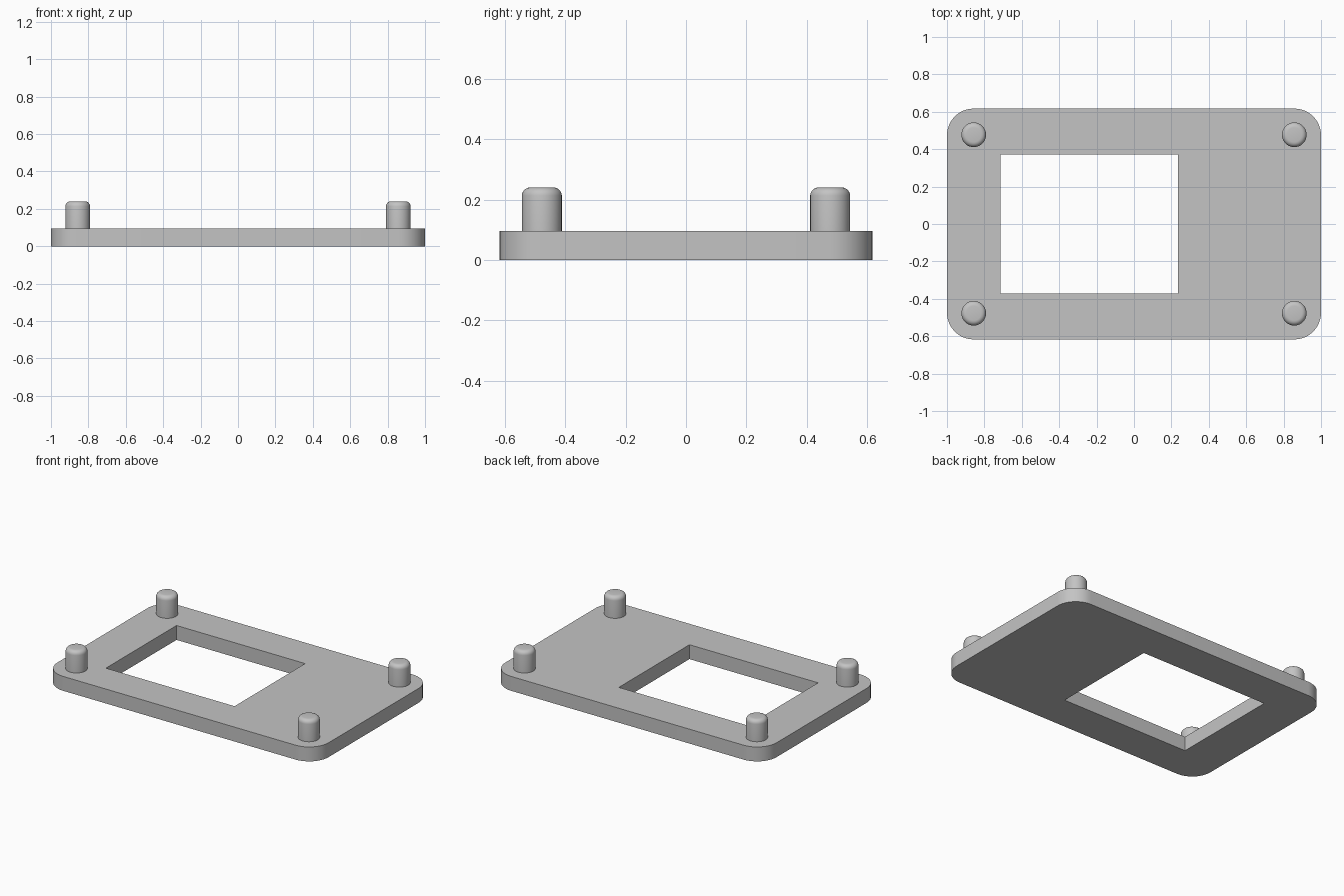
import bpy
import bmesh
from math import cos, sin, pi, radians

cube = bpy.data.objects.get("Cube")
if cube:
    bpy.data.objects.remove(cube, do_unlink=True)

HALF_X, HALF_Y, THICK = 1.0, 0.617, 0.096
CORNER = 0.143
PEG_R, PEG_TOP, FILLET = 0.066, 0.24, 0.027
PEG_X, PEG_Y = 0.857, 0.477

grey = bpy.data.materials.new("plain grey")
grey.use_nodes = True
colour = (0.55, 0.55, 0.55, 1)
grey.diffuse_color = colour
grey.node_tree.nodes["Principled BSDF"].inputs["Base Color"].default_value = colour


def arc(cx, cy, r, start, steps):
    """Points of a quarter circle."""
    angles = [start + pi / 2 * i / steps for i in range(steps + 1)]
    return [(cx + r * cos(a), cy + r * sin(a)) for a in angles]


def finish(obj):
    bpy.ops.object.select_all(action='DESELECT')
    obj.select_set(True)
    bpy.context.view_layer.objects.active = obj
    bpy.ops.object.shade_smooth_by_angle(angle=radians(35))


def make_object(name, bm):
    bmesh.ops.recalc_face_normals(bm, faces=bm.faces)
    mesh = bpy.data.meshes.new(name)
    bm.to_mesh(mesh)
    bm.free()
    mesh.materials.append(grey)
    obj = bpy.data.objects.new(name, mesh)
    bpy.context.collection.objects.link(obj)
    finish(obj)
    return obj


# Base plate: rounded outline with a rectangular window, extruded upward
outline = []
for i, (sx, sy) in enumerate([(1, 1), (-1, 1), (-1, -1), (1, -1)]):
    outline += arc(sx * (HALF_X - CORNER), sy * (HALF_Y - CORNER), CORNER, i * pi / 2, 12)
window = [(-0.714, -0.372), (0.235, -0.372), (0.235, 0.372), (-0.714, 0.372)]

bm = bmesh.new()
edges = []
for loop in (outline, window):
    verts = [bm.verts.new((x, y, 0)) for x, y in loop]
    edges += [bm.edges.new((a, b)) for a, b in zip(verts, verts[1:] + verts[:1])]
bmesh.ops.triangle_fill(bm, edges=edges, use_beauty=True, normal=(0, 0, 1))
top = bmesh.ops.extrude_face_region(bm, geom=bm.faces[:], use_keep_orig=True)["geom"]
bmesh.ops.translate(bm, verts=[v for v in top if isinstance(v, bmesh.types.BMVert)],
                    vec=(0, 0, THICK))
make_object("base_plate", bm)


# Locating pegs: cylinders with a rounded top rim
def make_peg(name, x, y):
    bm = bmesh.new()
    height = PEG_TOP - THICK
    bmesh.ops.create_cone(bm, cap_ends=True, segments=40, radius1=PEG_R,
                          radius2=PEG_R, depth=height)
    rim = [e for e in bm.edges if all(v.co.z > 0 for v in e.verts)]
    bmesh.ops.bevel(bm, geom=rim, offset=FILLET, segments=5, profile=0.5,
                    affect='EDGES')
    peg = make_object(name, bm)
    peg.location = (x, y, THICK + height / 2)


for side, sx in (("left", 1), ("right", -1)):
    for end, sy in (("front", -1), ("back", 1)):
        make_peg(f"{end}_{side}_peg", sx * PEG_X, sy * PEG_Y)
